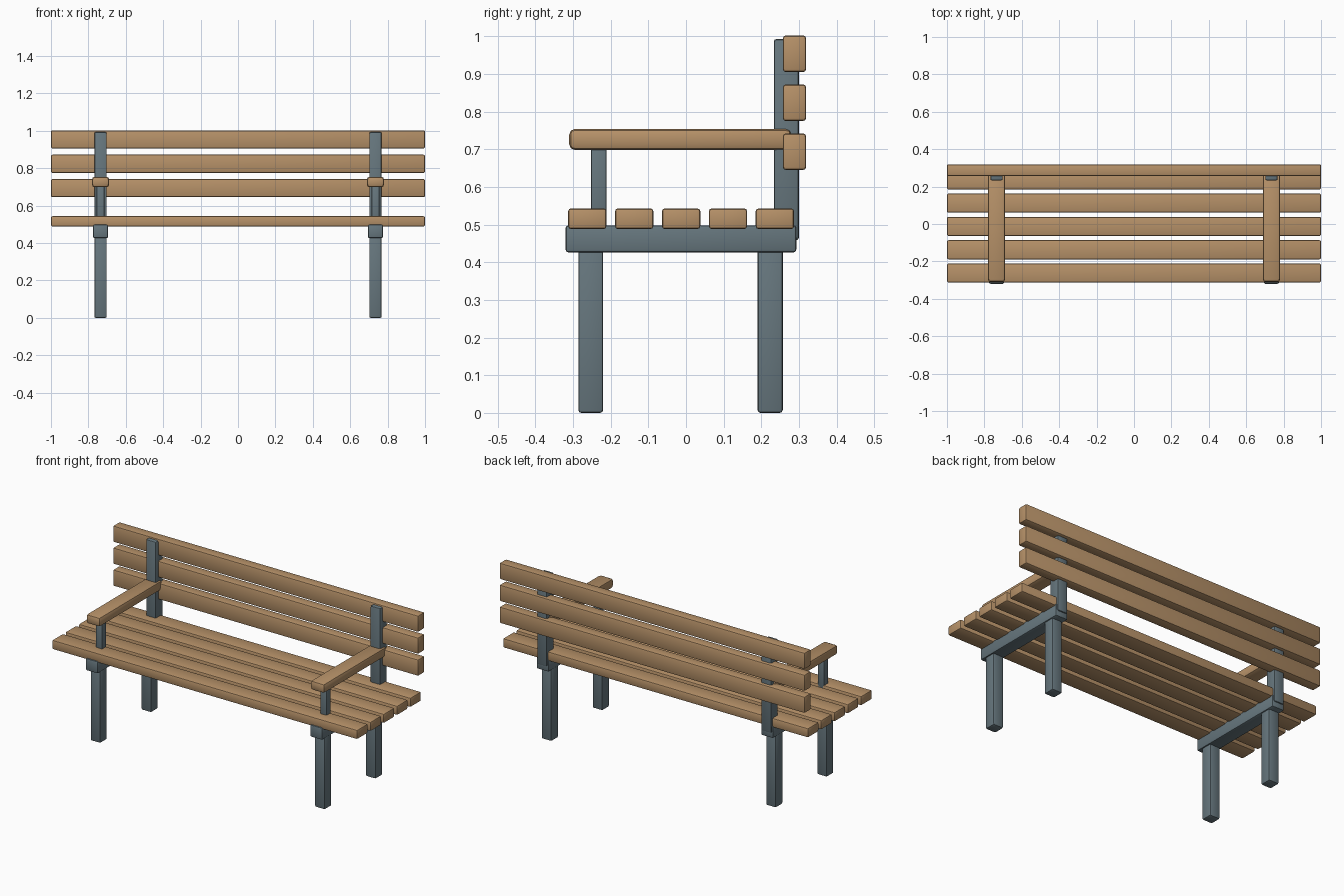
import bpy

cube = bpy.data.objects.get("Cube")
if cube:
    bpy.data.objects.remove(cube, do_unlink=True)


def make_material(name, color):
    mat = bpy.data.materials.new(name)
    mat.use_nodes = True
    mat.diffuse_color = color
    mat.node_tree.nodes["Principled BSDF"].inputs["Base Color"].default_value = color
    return mat


wood = make_material("warm_wood", (0.47, 0.285, 0.14, 1))
steel = make_material("grey_steel", (0.135, 0.185, 0.21, 1))


def beam(name, x, width, y, z, mat, bevel=0.008):
    """Rounded box: centre x and width, then (min, max) along y and z."""
    bpy.ops.mesh.primitive_cube_add(size=1, location=(x, sum(y) / 2, sum(z) / 2))
    obj = bpy.context.object
    obj.name = name
    obj.scale = (width, y[1] - y[0], z[1] - z[0])
    bpy.ops.object.transform_apply(location=False, rotation=False, scale=True)
    obj.data.materials.append(mat)
    mod = obj.modifiers.new("Rounded edges", "BEVEL")
    mod.width = bevel
    mod.segments = 2
    bpy.ops.object.modifier_apply(modifier=mod.name)
    bpy.ops.object.shade_smooth_by_angle()
    return obj


# Seat slats, front to back
for i in range(5):
    y = -0.313 + i * 0.1245
    beam(f"seat_slat_{i + 1}", 0, 2, (y, y + 0.102), (0.488, 0.543), wood)

# Backrest slats, bottom to top
for i in range(3):
    z = 0.645 + i * 0.13
    beam(f"back_slat_{i + 1}", 0, 2, (0.257, 0.319), (z, z + 0.097), wood)

# Side frames with armrests
for side, x in (("left", 0.735), ("right", -0.735)):
    beam(f"{side}_front_leg", x, 0.066, (-0.286, -0.22), (0, 0.45), steel)
    beam(f"{side}_back_leg", x, 0.066, (0.19, 0.257), (0, 0.45), steel)
    beam(f"{side}_seat_rail", x, 0.08, (-0.32, 0.293), (0.426, 0.498), steel)
    beam(f"{side}_back_post", x, 0.066, (0.233, 0.3), (0.458, 0.993), steel)
    beam(f"{side}_arm_support", x, 0.042, (-0.252, -0.211), (0.49, 0.72), steel, 0.005)
    beam(f"{side}_armrest", x, 0.092, (-0.31, 0.28), (0.698, 0.754), wood, 0.015)
